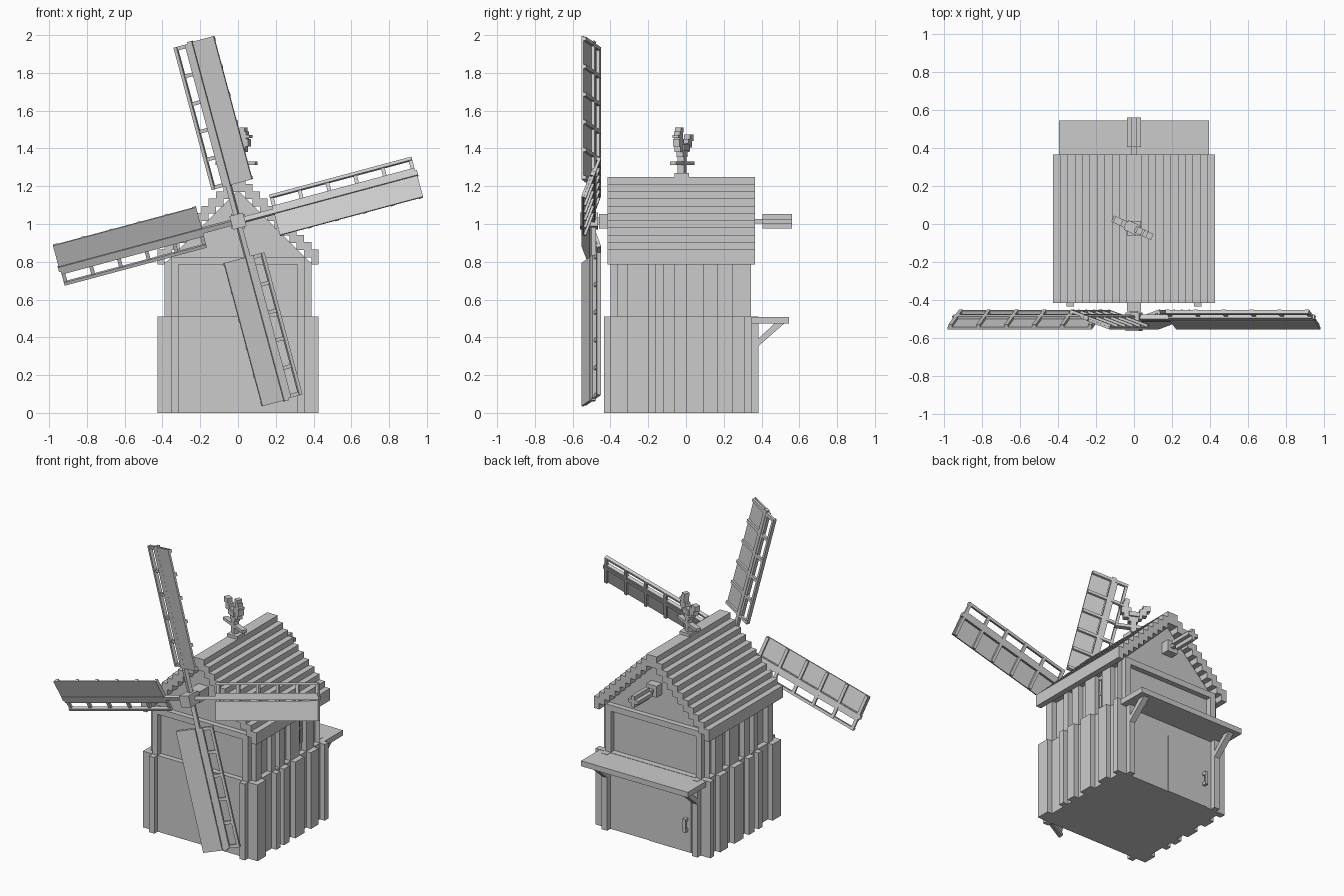
import bpy, bmesh, math
from mathutils import Matrix

if "Cube" in bpy.data.objects:
    bpy.data.objects.remove(bpy.data.objects["Cube"])

GREY = (0.6, 0.6, 0.6, 1.0)
grey = bpy.data.materials.new("plain_grey")
grey.use_nodes = True
grey.diffuse_color = GREY
grey.node_tree.nodes["Principled BSDF"].inputs["Base Color"].default_value = GREY


def finish(name, bm, matrix=None):
    """Turn a bmesh into a flat shaded grey object."""
    if matrix:
        bm.transform(matrix)
    bmesh.ops.recalc_face_normals(bm, faces=bm.faces)
    mesh = bpy.data.meshes.new(name)
    bm.to_mesh(mesh)
    bm.free()
    mesh.materials.append(grey)
    obj = bpy.data.objects.new(name, mesh)
    bpy.context.collection.objects.link(obj)
    return obj


def boxes(name, spans, matrix=None):
    """One object made of boxes given as x0, x1, y0, y1, z0, z1."""
    bm = bmesh.new()
    for x0, x1, y0, y1, z0, z1 in spans:
        place = Matrix.Translation(((x0 + x1) / 2, (y0 + y1) / 2, (z0 + z1) / 2))
        size = Matrix.Diagonal((x1 - x0, y1 - y0, z1 - z0, 1))
        bmesh.ops.create_cube(bm, size=1, matrix=place @ size)
    return finish(name, bm, matrix)


def prism(name, profile, axis, start, end):
    """Extrude a profile along y ('y': x,z points) or x ('x': y,z points)."""
    bm = bmesh.new()
    pts = [(a, start, b) if axis == 'y' else (start, a, b) for a, b in profile]
    face = bm.faces.new([bm.verts.new(p) for p in pts])
    out = bmesh.ops.extrude_face_region(bm, geom=[face])
    step = (0, end - start, 0) if axis == 'y' else (end - start, 0, 0)
    moved = [g for g in out["geom"] if isinstance(g, bmesh.types.BMVert)]
    bmesh.ops.translate(bm, vec=step, verts=moved)
    return finish(name, bm)


def both_sides(x0, x1, *rest):
    """A box span and its mirror across x = 0."""
    return [(x0, x1, *rest), (-x1, -x0, *rest)]


# Walls of the two storeys
boxes("lower_walls", [(-0.39, 0.39, -0.40, 0.35, 0, 0.51)])
boxes("upper_walls", [(-0.355, 0.355, -0.365, 0.31, 0.5, 0.80)])

# Raised vertical planks on the side walls
lower_planks = [(-0.40, -0.31), (-0.20, -0.16), (-0.12, -0.06),
                (0.0, 0.095), (0.165, 0.245), (0.31, 0.35)]
lower, upper = [], []
for y0, y1 in lower_planks:
    lower += both_sides(0.385, 0.425, y0, y1, 0, 0.51)
    upper += both_sides(0.35, 0.39, max(y0, -0.365), min(y1, 0.31), 0.51, 0.80)
boxes("lower_side_planks", lower)
boxes("upper_side_planks", upper)

# Corner posts on the front and back
boxes("lower_posts", both_sides(0.315, 0.355, -0.435, -0.395, 0, 0.51)
      + both_sides(0.315, 0.355, 0.345, 0.385, 0, 0.51))
boxes("upper_posts", both_sides(0.315, 0.355, -0.40, -0.36, 0.51, 0.82)
      + both_sides(0.315, 0.355, 0.305, 0.345, 0.51, 0.82))

# Tie beams and gable filling
boxes("gable_beams", [(-0.355, 0.355, -0.40, -0.36, 0.785, 0.825),
                      (-0.355, 0.355, 0.305, 0.345, 0.785, 0.825)])
prism("gable", [(-0.39, 0.79), (0.39, 0.79), (0, 1.18)], 'y', -0.365, 0.31)

# Stepped roof boards
STEP = 0.0388
roof = []
for i in range(11):
    top = 1.25 - 0.0385 * i
    roof += both_sides(STEP * i, STEP * (i + 1), -0.415, 0.365, top - 0.08, top)
boxes("roof_boards", roof)

# Twin window slots with crossbars, on the grooves of the side walls
window = []
for y0, y1 in ((0.093, 0.122), (0.137, 0.166)):
    for a, b, z0, z1 in ((y0, y0 + 0.005, 0.565, 0.765), (y1 - 0.005, y1, 0.565, 0.765),
                         (y0, y1, 0.565, 0.57), (y0, y1, 0.76, 0.765),
                         (y0, y1, 0.658, 0.673)):
        window += [(0.353, 0.361, a, b, z0, z1)]
boxes("window_frames", window)

# Back door with handle
boxes("door", [(-0.285, 0.025, 0.345, 0.355, 0.0, 0.39)])
boxes("door_handle", [(-0.265, -0.245, 0.372, 0.385, 0.14, 0.23),
                      (-0.265, -0.245, 0.35, 0.375, 0.14, 0.16),
                      (-0.265, -0.245, 0.35, 0.375, 0.21, 0.23)])

# Awning over the door and its braces
boxes("awning", [(-0.395, 0.395, 0.31, 0.545, 0.472, 0.508)])
for side in (-1, 1):
    brace = [(0.385, 0.355), (0.385, 0.395), (0.47, 0.475), (0.522, 0.475)]
    prism("awning_brace", brace, 'x', side * 0.355, side * 0.315)

# Axle, hub and tail piece
HUB_Z = 1.015
boxes("front_axle", [(-0.02, 0.02, -0.54, -0.30, HUB_Z - 0.02, HUB_Z + 0.02),
                     (-0.038, 0.038, -0.46, -0.36, HUB_Z - 0.038, HUB_Z + 0.038)])
turn = Matrix.Translation((0, 0, HUB_Z)) @ Matrix.Rotation(math.radians(-15), 4, 'Y')
boxes("hub", [(-0.037, 0.037, -0.562, -0.465, -0.037, 0.037)], turn)
boxes("tail_axle", [(-0.038, 0.038, 0.28, 0.365, HUB_Z - 0.038, HUB_Z + 0.038),
                    (-0.015, 0.015, 0.36, 0.41, HUB_Z - 0.012, HUB_Z + 0.012),
                    (-0.038, 0.038, 0.405, 0.56, HUB_Z - 0.012, HUB_Z + 0.012),
                    (-0.012, 0.012, 0.405, 0.56, HUB_Z - 0.038, HUB_Z + 0.038)])

# Four pitched sails: spar, lattice on one side, boarded panel on the other
R0, R1 = 0.195, 0.98
sail = [(-0.013, 0.013, -0.01, 0.015, 0.0, R1 + 0.005),
        (-0.095, -0.078, -0.01, 0.012, R0, R1 - 0.005),
        (-0.03, -0.013, -0.01, 0.012, R0, R1 - 0.005),
        (0.017, 0.14, -0.012, 0.0, R0, R1)]
for i in range(6):
    r = R0 + (R1 - R0 - 0.025) * i / 5
    sail.append((-0.095, 0.138, -0.002, 0.014, r, r + 0.02))
for k in range(4):
    place = (Matrix.Translation((0, -0.495, HUB_Z))
             @ Matrix.Rotation(math.radians(-15 + 90 * k), 4, 'Y')
             @ Matrix.Rotation(math.radians(-20), 4, 'Z'))
    boxes("sail", sail, place)

# Weathervane with a blocky rooster
boxes("vane_base", [(-0.038, 0.038, -0.06, 0.015, 1.245, 1.27)])
vane = Matrix.Translation((-0.008, -0.02, 0)) @ Matrix.Rotation(math.radians(-25), 4, 'Z')
boxes("vane_pole", [(-0.018, 0.018, -0.018, 0.018, 1.26, 1.36)], vane)
boxes("vane_bar", [(-0.115, 0.115, -0.017, 0.017, 1.312, 1.332)], vane)
D = 0.018
rooster = [(-0.03, 0.03, 1.355, 1.38),    # thighs
           (-0.055, 0.06, 1.38, 1.425),   # body
           (0.015, 0.075, 1.41, 1.45),    # breast
           (0.03, 0.065, 1.45, 1.49),     # head
           (0.065, 0.085, 1.455, 1.47),   # beak
           (0.025, 0.055, 1.485, 1.51),   # comb
           (-0.085, -0.04, 1.405, 1.45),  # tail root
           (-0.105, -0.06, 1.44, 1.475)]  # tail tip
boxes("rooster", [(a, b, -D, D, z0, z1) for a, b, z0, z1 in rooster]
      + [(-0.035, 0.03, -0.028, 0.028, 1.39, 1.42)], vane)
